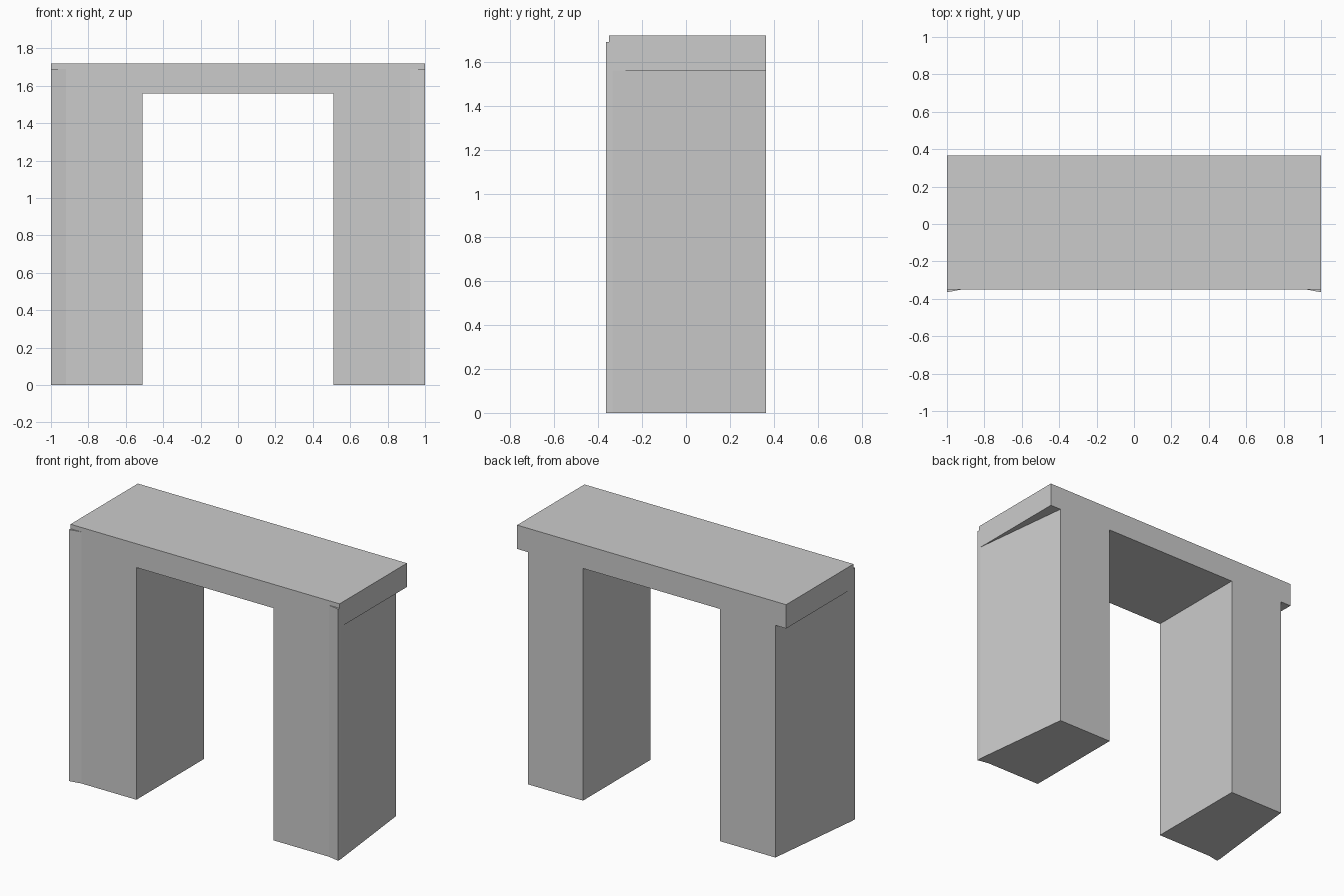
import bpy
import bmesh

cube = bpy.data.objects.get("Cube")
if cube:
    bpy.data.objects.remove(cube, do_unlink=True)

HALF, BACK, FRONT, FLARE_Y = 1.0, 0.365, -0.35, -0.365
INNER, NARROW = 0.51, 0.92
BEAM_Z, LEG_TOP, TOP = 1.56, 1.69, 1.72

stone = bpy.data.materials.new("Grey stone")
stone.use_nodes = True
color = (0.6, 0.6, 0.6, 1)
stone.diffuse_color = color
stone.node_tree.nodes["Principled BSDF"].inputs["Base Color"].default_value = color


def prism(name, outline, z0, z1):
    """Extrude a plan outline upwards between two heights."""
    bm = bmesh.new()
    face = bm.faces.new([bm.verts.new((x, y, z0)) for x, y in outline])
    up = bmesh.ops.extrude_face_region(bm, geom=[face])
    verts = [v for v in up["geom"] if isinstance(v, bmesh.types.BMVert)]
    bmesh.ops.translate(bm, vec=(0, 0, z1 - z0), verts=verts)
    bmesh.ops.recalc_face_normals(bm, faces=bm.faces)
    mesh = bpy.data.meshes.new(name)
    bm.to_mesh(mesh)
    bm.free()
    mesh.materials.append(stone)
    obj = bpy.data.objects.new(name, mesh)
    bpy.context.collection.objects.link(obj)
    return obj


# Legs: flared front corner, outer side tapering in towards the back
leg_plan = [(INNER, FRONT), (NARROW, FRONT), (HALF, FLARE_Y),
            (HALF, -0.335), (NARROW, BACK), (INNER, BACK)]
beam_plan = [(-HALF, FRONT), (HALF, FRONT), (HALF, BACK), (-HALF, BACK)]

# The flared corner runs up beside the beam
corner_plan = [(NARROW, FRONT), (HALF, FLARE_Y), (HALF, FRONT)]

beam = prism("top_beam", beam_plan, BEAM_Z, TOP)
for name, side in (("left", 1), ("right", -1)):
    prism(name + "_leg", [(x * side, y) for x, y in leg_plan], 0, BEAM_Z)
    prism(name + "_corner", [(x * side, y) for x, y in corner_plan], BEAM_Z, LEG_TOP)
